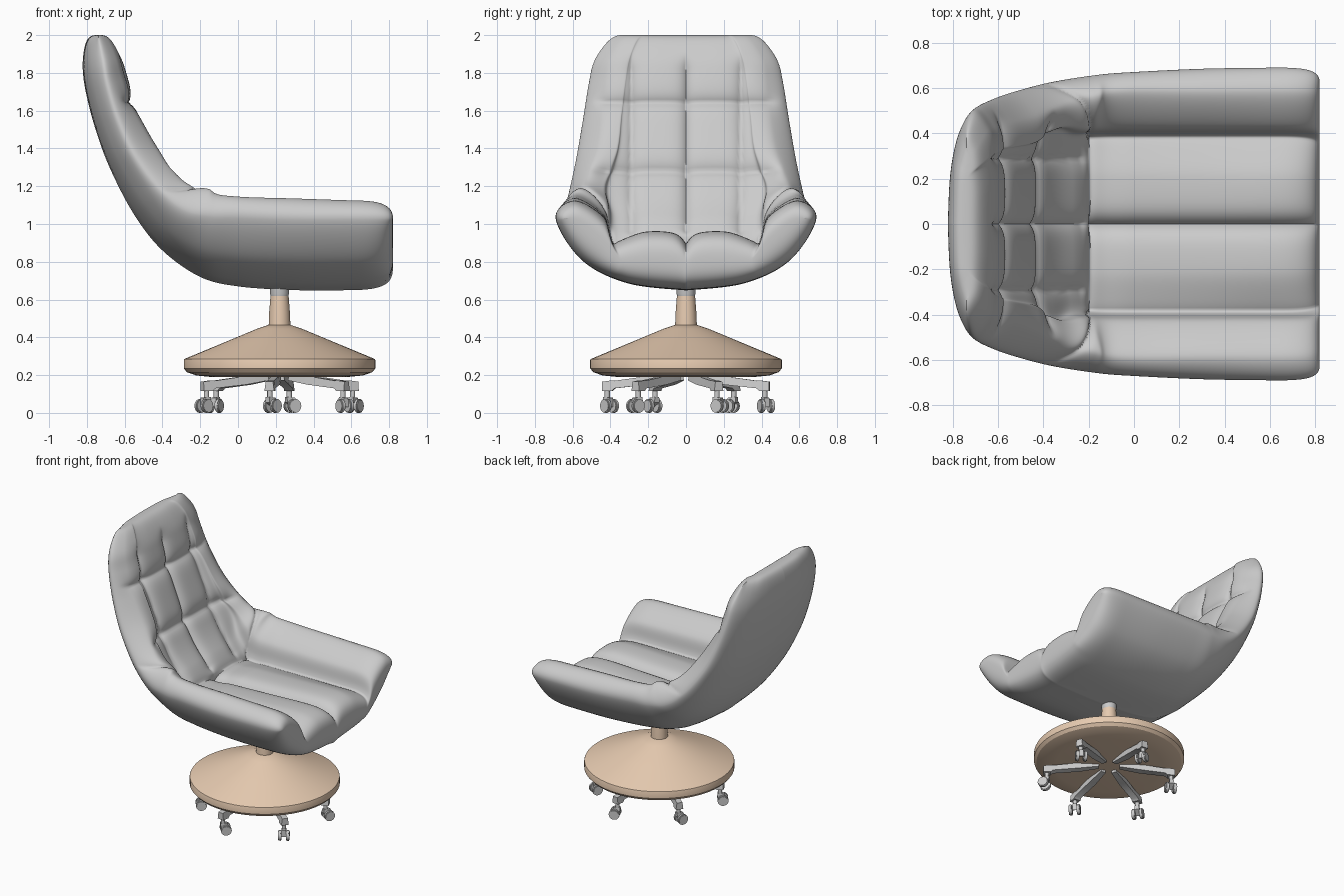
import bpy, bmesh, math
from mathutils import Vector, Matrix

if "Cube" in bpy.data.objects:
    bpy.data.objects.remove(bpy.data.objects["Cube"])

CX = 0.22  # pedestal axis
wood = bpy.data.materials.new("light_wood")
wood.diffuse_color = (0.80, 0.60, 0.44, 1)
wood.use_nodes = True
wood.node_tree.nodes["Principled BSDF"].inputs["Base Color"].default_value = wood.diffuse_color


def finish(bm, name, mat=None, angle=40):
    bmesh.ops.remove_doubles(bm, verts=bm.verts, dist=1e-5)
    bmesh.ops.recalc_face_normals(bm, faces=bm.faces)
    me = bpy.data.meshes.new(name)
    bm.to_mesh(me)
    bm.free()
    ob = bpy.data.objects.new(name, me)
    bpy.context.collection.objects.link(ob)
    if mat:
        me.materials.append(mat)
    bpy.ops.object.select_all(action='DESELECT')
    ob.select_set(True)
    bpy.context.view_layer.objects.active = ob
    bpy.ops.object.shade_smooth_by_angle(angle=math.radians(angle))
    return ob


def spline(pts, t):
    """Catmull-Rom through tuples, t in index units."""
    i = min(int(t), len(pts) - 2)
    f = t - i
    p1, p2 = pts[i], pts[i + 1]
    p0, p3 = pts[max(i - 1, 0)], pts[min(i + 2, len(pts) - 1)]
    return tuple(0.5 * (2 * b + (c - a) * f + (2 * a - 5 * b + 4 * c - d) * f * f
                        + (3 * b - a - 3 * c + d) * f ** 3)
                 for a, b, c, d in zip(p0, p1, p2, p3))


# Upholstered shell: stations from seat front to top of back
# outer x, outer z, section angle, cushion h, half width, rim h, arm y, arm h, crease y, crease h
ST = [(.82, .66, 90, .29, .69, .37, .59, .46, .38, .26),
      (.60, .65, 90, .31, .69, .38, .59, .475, .38, .27),
      (.30, .65, 90, .30, .685, .38, .59, .485, .38, .27),
      (.00, .67, 90, .27, .67, .37, .59, .475, .38, .25),
      (-.20, .72, 80, .22, .66, .33, .58, .45, .38, .21),
      (-.40, .86, 55, .23, .645, .25, .57, .40, .38, .22),
      (-.55, 1.05, 35, .23, .62, .19, .54, .31, .40, .24),
      (-.68, 1.30, 20, .25, .58, .15, .48, .265, .34, .255),
      (-.76, 1.52, 15, .245, .545, .13, .45, .225, .32, .24),
      (-.81, 1.72, 10, .235, .515, .12, .43, .20, .30, .23),
      (-.825, 1.86, 5, .21, .485, .11, .41, .18, .28, .205),
      (-.83, 2.00, 0, .17, .42, .09, .35, .15, .25, .165)]
END = len(ST) - 1


def dent(d, w):
    return math.exp(-abs(d) / w)


def ramp(x, a, b):
    t = min(max((x - a) / (b - a), 0), 1)
    return t * t * (3 - 2 * t)


def groove(u, y, z):
    """Depth of stitching grooves on the inner face."""
    y = abs(y)
    corner = 4.2 + max(0, y - .38) / .22 * 1.7
    g = .035 * dent(u - corner, .16) * ramp(.66 - y, 0, .06)
    if u < corner:
        g += .065 * dent(y, .035) + .03 * dent(y - .385, .025)
    else:
        k = ramp(u, corner, corner + .4)
        col = ramp(1.92 - z, 0, .12) * k
        g += col * (.032 * dent(y, .03) + .028 * dent(y - .29, .03))
        side = ramp(.52 - y, 0, .1) * k
        g += side * .035 * (dent(z - 1.29, .035) + dent(z - 1.65, .035))
    return g


def ring(u, S):
    ox, oz, ang, hi, W, hw, ya, ha, yc, hc = spline(ST, u)
    a = math.radians(ang)
    sec = [(0, 0), (.45 * W, .1 * hw), (.8 * W, .42 * hw), (W, hw), (ya, ha),
           (yc + (ya - yc) * .25, (ha + hc) / 2 + .015), (yc, hc), (yc * .55, hi), (0, hi)]
    front = u < 4
    d = min(u / .85, 1) if front else min((END - u) / 1.5, 1)
    f = (1 - (1 - d) ** 2.4) ** (1 / 2.4)
    ky = 1 - (.10 if front else .2) * (1 - f)
    out, inn = [], []
    for s in S:
        sg, t = (-1 if s < 0 else 1), abs(s)
        yo, ho = spline(sec, 3 * t)
        yi, hn = spline(sec, 8 - 5 * t)
        zb = oz + hn * math.sin(a)
        hn -= groove(u, yi, zb) * (1 - t ** 8)
        ym, hm = (yo + yi) / 2, (ho + hn) / 2
        for lst, y, h in ((out, yo, ho), (inn, yi, hn)):
            y, h = ym + (y - ym) * f, hm + (h - hm) * f
            lst.append(Vector((ox + h * math.cos(a), sg * y * ky, oz + h * math.sin(a))))
    return out[:-1] + inn[:0:-1]


n, m = 120, 130
S = [-1 + 2 * i / n for i in range(n + 1)]
us = [.85 * (1 - math.cos(math.pi / 2 * i / 16)) for i in range(16)]
us += [.85 + (END - 2.35) * i / m for i in range(m)]
us += [END - 1.5 * (1 - math.sin(math.pi / 2 * i / 24)) for i in range(25)]
bm = bmesh.new()
rows = [[bm.verts.new(p) for p in ring(u, S)] for u in us]
for r0, r1 in zip(rows, rows[1:]):
    for j in range(len(r0)):
        k = (j + 1) % len(r0)
        bm.faces.new((r0[j], r0[k], r1[k], r1[j]))
finish(bm, "upholstered_shell", angle=80)


# Turned pedestal parts
def lathe(name, prof, mat=None, seg=64):
    bm = bmesh.new()
    vs = [bm.verts.new((CX + r, 0, z)) for r, z in prof]
    es = [bm.edges.new(p) for p in zip(vs, vs[1:])]
    bmesh.ops.spin(bm, geom=vs + es, cent=(CX, 0, 0), axis=(0, 0, 1),
                   angle=2 * math.pi, steps=seg)
    return finish(bm, name, mat, 30)


lathe("pedestal_cone", [(0, .465), (.06, .465), (.12, .445), (.30, .37), (.505, .285), (.507, .28),
                        (.507, .235), (.49, .215), (.44, .198), (.36, .19), (0, .19)], wood)
lathe("column", [(0, .45), (.058, .45), (.055, .53), (.048, .62), (0, .62)], wood)
lathe("collar", [(0, .61), (.044, .61), (.05, .63), (.05, .72), (0, .72)])


# Star legs with twin-wheel casters
def bar(bm, rings, M):
    """Box-section bar; rings of (x, half width, z low, z high)."""
    prev = None
    for x, w, z0, z1 in rings:
        q = [bm.verts.new(M @ Vector(p)) for p in
             ((x, -w, z0), (x, w, z0), (x, w * .75, z1), (x, -w * .75, z1))]
        if prev:
            for i in range(4):
                bm.faces.new((prev[i], prev[i - 1], q[i - 1], q[i]))
        else:
            bm.faces.new(q)
        prev = q
    bm.faces.new(prev[::-1])


def cyl(bm, r, depth, M):
    geo = bmesh.ops.create_cone(bm, cap_ends=True, segments=24, radius1=r, radius2=r,
                                depth=depth, matrix=M)
    edges = {e for v in geo['verts'] for e in v.link_edges if len(e.link_faces) == 2
             and e.calc_face_angle(0) > 1}
    bmesh.ops.bevel(bm, geom=list(edges), offset=.005, segments=2, affect='EDGES')


swivel = (35, -60, 100, 15, 140, -20)
for i in range(6):
    th = math.radians(23 + 60 * i)
    M = Matrix.Translation((CX, 0, 0)) @ Matrix.Rotation(th, 4, 'Z')
    bm = bmesh.new()
    bar(bm, [(.07, .018, .172, .2), (.2, .026, .15, .195), (.38, .024, .13, .17),
             (.395, .026, .115, .172), (.445, .026, .115, .165)], M)
    finish(bm, f"leg_{i + 1}")
    C = M @ Matrix.Translation((.42, 0, 0)) @ Matrix.Rotation(math.radians(swivel[i]), 4, 'Z')
    bm = bmesh.new()
    cyl(bm, .014, .06, C @ Matrix.Translation((0, 0, .1)))
    bar(bm, [(-.018, .018, .055, .085), (.03, .018, .03, .08)], C)
    for s in (-1, 1):
        cyl(bm, .037, .024, C @ Matrix.Translation((.018, s * .027, .037))
            @ Matrix.Rotation(math.pi / 2, 4, 'X'))
    finish(bm, f"caster_{i + 1}")
